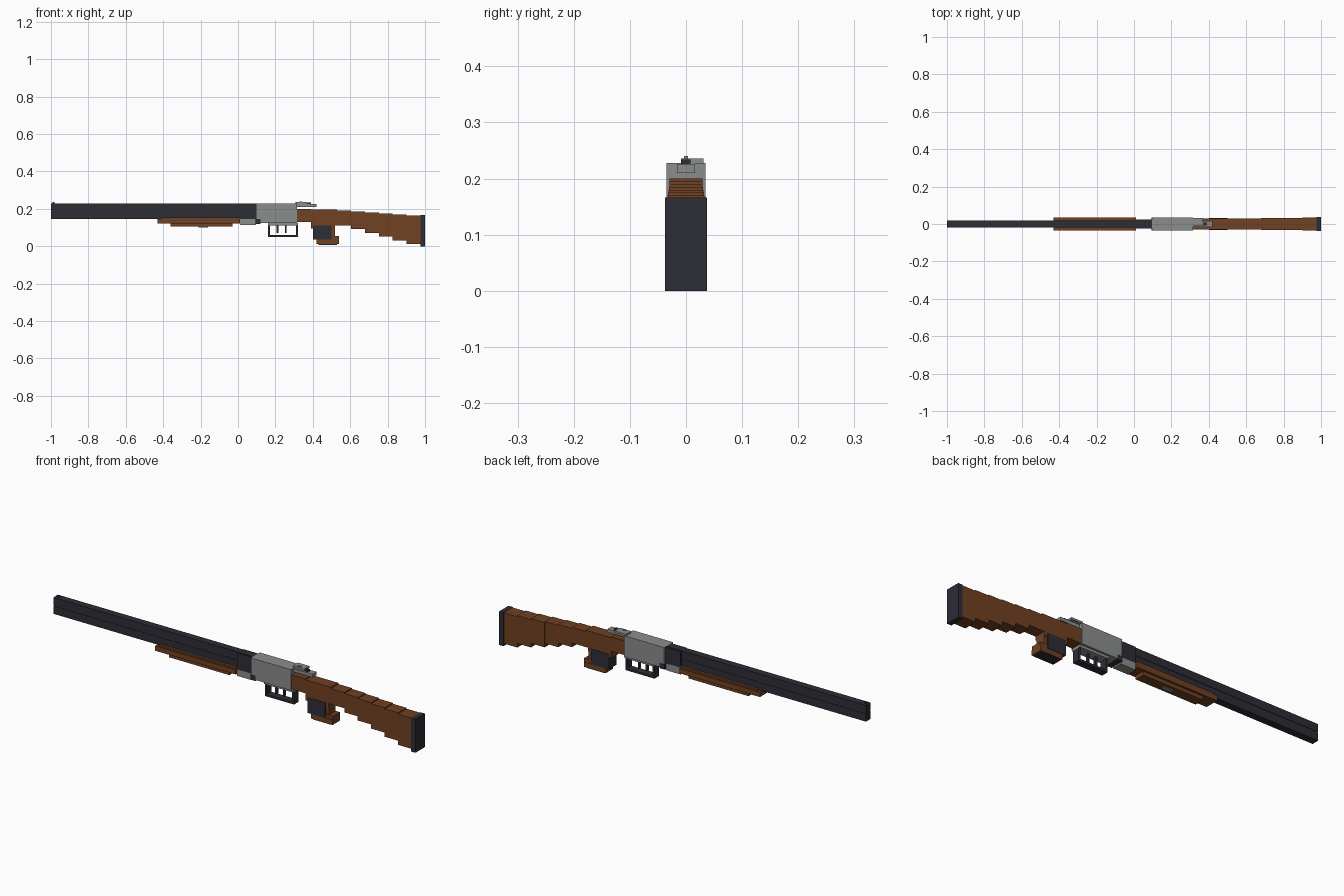
import bpy

cube = bpy.data.objects.get("Cube")
if cube:
    bpy.data.objects.remove(cube, do_unlink=True)


def material(name, red, green, blue):
    colour = (red, green, blue, 1)
    mat = bpy.data.materials.new(name)
    mat.use_nodes = True
    mat.diffuse_color = colour
    mat.node_tree.nodes["Principled BSDF"].inputs["Base Color"].default_value = colour
    return mat


dark = material("dark steel", 0.027, 0.026, 0.037)
wood = material("walnut wood", 0.16, 0.052, 0.016)
grey = material("grey metal", 0.26, 0.265, 0.265)


def box(name, mat, left, right, bottom, top, half_width, offset=0):
    """Block between two x and two z limits, centred sideways on offset."""
    centre = ((left + right) / 2, offset, (bottom + top) / 2)
    bpy.ops.mesh.primitive_cube_add(size=1, location=centre)
    block = bpy.context.object
    block.name = name
    block.scale = (right - left, half_width * 2, top - bottom)
    bpy.ops.object.transform_apply(location=False, rotation=False, scale=True)
    block.data.materials.append(mat)


# Shared landmarks along the length and height
muzzle, butt_end = -1, 1
hinge = 0.012
receiver_front, receiver_back = 0.095, 0.315
barrel_bottom, barrel_top = 0.147, 0.228
receiver_bottom = 0.125
bore_middle = (barrel_bottom + barrel_top) / 2
gap = 0.002
slim, medium, wide = 0.018, 0.025, 0.035

# Over and under barrels with a joining rib
box("lower_barrel", dark, muzzle, receiver_front, barrel_bottom, bore_middle - gap, slim)
box("upper_barrel", dark, muzzle, receiver_front, bore_middle + gap, barrel_top, slim)
box("barrel_rib", dark, muzzle + gap, receiver_front,
    bore_middle - gap * 2, bore_middle + gap * 2, slim - gap)
box("front_sight", dark, muzzle + gap * 4, muzzle + gap * 10,
    barrel_top, barrel_top + gap * 4, gap * 2)
box("barrel_breech", dark, hinge, receiver_front, barrel_bottom - gap, barrel_top - gap, medium)
box("breech_hook", dark, receiver_front - gap, 0.12, 0.12, barrel_bottom - gap, wide + gap / 2)

# Fore-end, its side rails and the hinge
fore_start, fore_step, fore_bottom = -0.43, -0.36, 0.105
box("fore_end_upper", wood, fore_start, hinge, receiver_bottom - gap, barrel_bottom, wide)
for side, offset in (("right", -medium), ("left", medium)):
    box("fore_end_rail_" + side, wood, fore_start + slim, hinge,
        barrel_bottom - gap, barrel_bottom + gap * 4, gap * 3, offset)
box("fore_end_lower", wood, fore_step, -0.03, fore_bottom, receiver_bottom, medium)
box("fore_end_latch", grey, -0.21, -0.16, fore_bottom - gap * 2, fore_bottom, gap * 5)
box("hinge_block", grey, hinge, receiver_front, fore_bottom + gap * 4, barrel_bottom, medium)

# Receiver, opening lever and safety
box("receiver", grey, receiver_front, receiver_back, receiver_bottom, barrel_top, wide)
lever_top = barrel_top + gap * 4
box("lever_base", grey, receiver_back, 0.42, barrel_top - slim, barrel_top - gap, slim - gap)
box("top_lever", grey, receiver_back - gap * 4, 0.37, barrel_top - gap, lever_top, 0.02, 0.011)
box("lever_knob", grey, 0.33, 0.345, lever_top, lever_top + gap * 2, gap * 2)
box("safety_catch", dark, 0.37, 0.39, barrel_top - gap, lever_top - gap, gap * 4)

# Trigger guard and triggers
guard_front, guard_back, guard_bottom, guard_top = 0.16, 0.32, 0.05, 0.112
bar = 0.01
box("guard_plate", grey, guard_front, guard_back, guard_top, receiver_bottom, medium)
box("guard_bottom", dark, guard_front, guard_back, guard_bottom, guard_bottom + bar, slim)
for end, left in (("front", guard_front), ("back", guard_back - bar)):
    box("guard_post_" + end, dark, left, left + bar, guard_bottom, guard_top, slim)
for end, left in (("front", 0.207), ("back", 0.25)):
    box("trigger_" + end, dark, left, left + bar, guard_bottom + bar * 2, guard_top, gap * 3)

# Stock: two neck blocks, then even steps that drop and widen to the butt
neck_step, comb_start, plate_front = 0.39, 0.53, 0.976
neck_top, neck_half = 0.2, 0.029
box("neck_front", wood, receiver_back, neck_step, receiver_bottom + gap * 2, neck_top, neck_half)
box("neck_back", wood, neck_step, comb_start, guard_top, neck_top - gap * 2, neck_half)
step_count = 6
step_length = (plate_front - comb_start) / step_count
for step in range(step_count):
    left = comb_start + step * step_length
    box("stock_step", wood, left, left + step_length, guard_top - step * 0.02,
        neck_top - bar - step * bar / 2, neck_half + step * gap / 2)
box("butt_plate", dark, plate_front, butt_end, 0, 0.166, wide + gap)

# Grip under the neck, with dark side panels
grip_front, grip_back, panel_back = 0.42, 0.54, 0.5
foot_bottom, foot_top = 0.012, 0.036
box("grip_root", wood, neck_step, panel_back + slim, guard_top - slim, guard_top, neck_half)
box("grip_core", wood, grip_front, panel_back + slim, foot_bottom, guard_top, medium)
box("grip_panel", dark, grip_front - slim, panel_back, foot_top, guard_top, neck_half + gap)
box("grip_foot", wood, grip_front, grip_back, foot_bottom, foot_top, neck_half)
box("grip_heel", wood, panel_back, grip_back, foot_top, foot_top + slim, neck_half - gap)
box("grip_cap", dark, grip_front + bar, grip_back - bar, foot_bottom - gap * 2, foot_bottom, medium)
